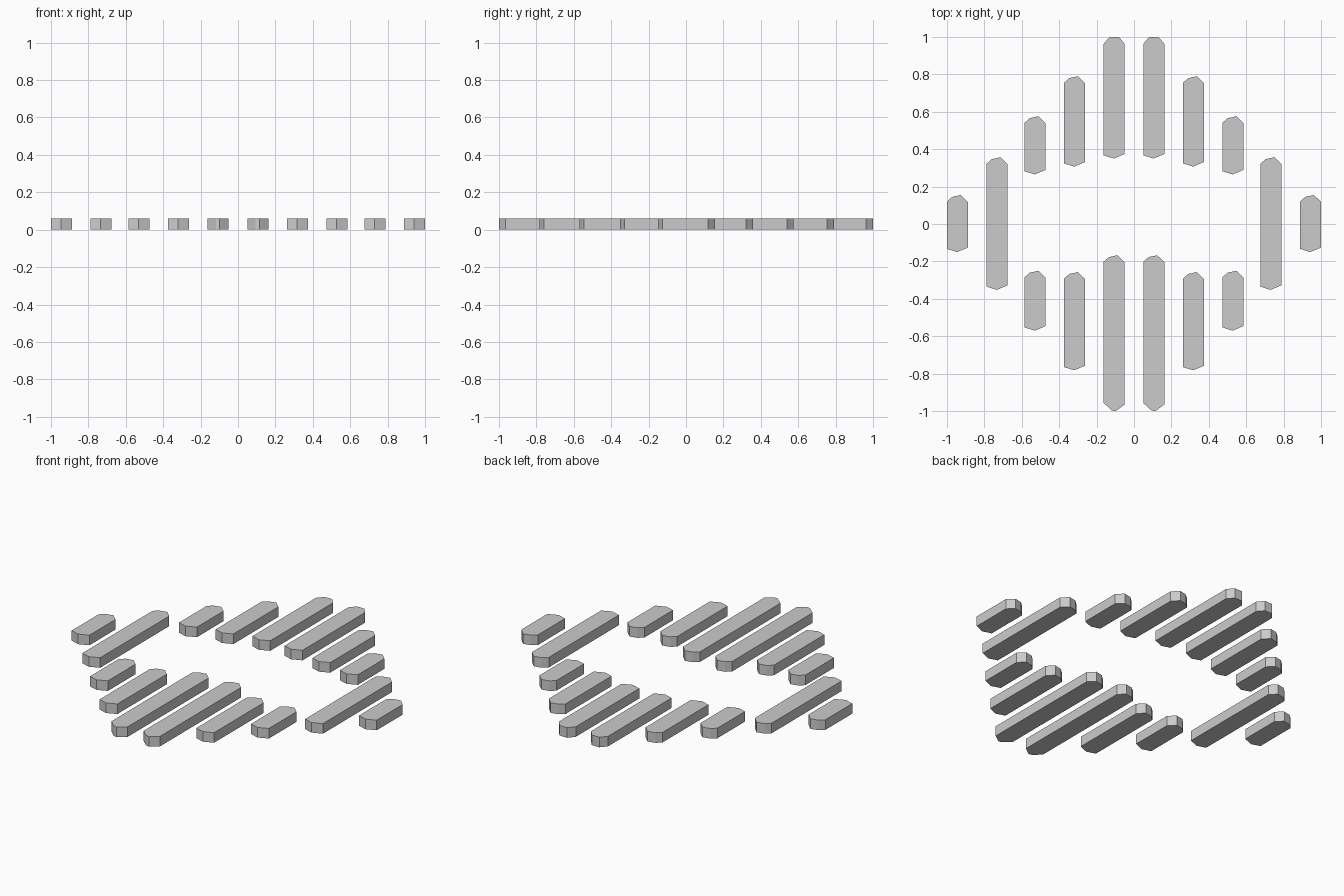
import bpy
import bmesh

if "Cube" in bpy.data.objects:
    bpy.data.objects.remove(bpy.data.objects["Cube"])

HEIGHT = 0.06
W = 0.056  # half width of a bar

# Slanted end outlines: (x offset, inset from the tip)
TOP_END = [(W, 0.037), (0.018, 0.0), (-0.028, 0.010), (-W, 0.035)]
BOTTOM_END = [(-W, 0.017), (-0.002, 0.0), (W, 0.024)]
# Rounder tips of the long centre bars
TOP_LONG = [(W, 0.037), (0.025, 0.0), (-0.025, 0.0), (-W, 0.037)]
BOTTOM_LONG = [(-W, 0.043), (-0.012, 0.003), (0.008, 0.0), (W, 0.035)]


def bar(name, x, y0, y1, top=TOP_END, bottom=BOTTOM_END):
    """Flat-topped bar along y with faceted ends."""
    outline = [(x + dx, y1 - d) for dx, d in top]
    outline += [(x + dx, y0 + d) for dx, d in bottom]
    bm = bmesh.new()
    face = bm.faces.new([bm.verts.new((px, py, 0)) for px, py in outline])
    ext = bmesh.ops.extrude_face_region(bm, geom=[face], use_keep_orig=True)
    verts = [v for v in ext["geom"] if isinstance(v, bmesh.types.BMVert)]
    bmesh.ops.translate(bm, verts=verts, vec=(0, 0, HEIGHT))
    bmesh.ops.recalc_face_normals(bm, faces=bm.faces[:])
    mesh = bpy.data.meshes.new(name)
    bm.to_mesh(mesh)
    bm.free()
    obj = bpy.data.objects.new(name, mesh)
    bpy.context.collection.objects.link(obj)


for side, s in (("left", -1), ("right", 1)):
    # Single bars at the outer points
    bar(f"{side}_tip_bar", s * 0.944, -0.15, 0.155)
    bar(f"{side}_outer_bar", s * 0.732, -0.352, 0.357)
    # Bars above and below the open middle
    bar(f"{side}_back_short_bar", s * 0.529, 0.265, 0.576)
    bar(f"{side}_front_short_bar", s * 0.529, -0.57, -0.25)
    bar(f"{side}_back_medium_bar", s * 0.318, 0.307, 0.79)
    bar(f"{side}_front_medium_bar", s * 0.318, -0.782, -0.257)
    bar(f"{side}_back_long_bar", s * 0.106, 0.35, 1.0, TOP_LONG)
    bar(f"{side}_front_long_bar", s * 0.106, -1.0, -0.167, TOP_END, BOTTOM_LONG)
